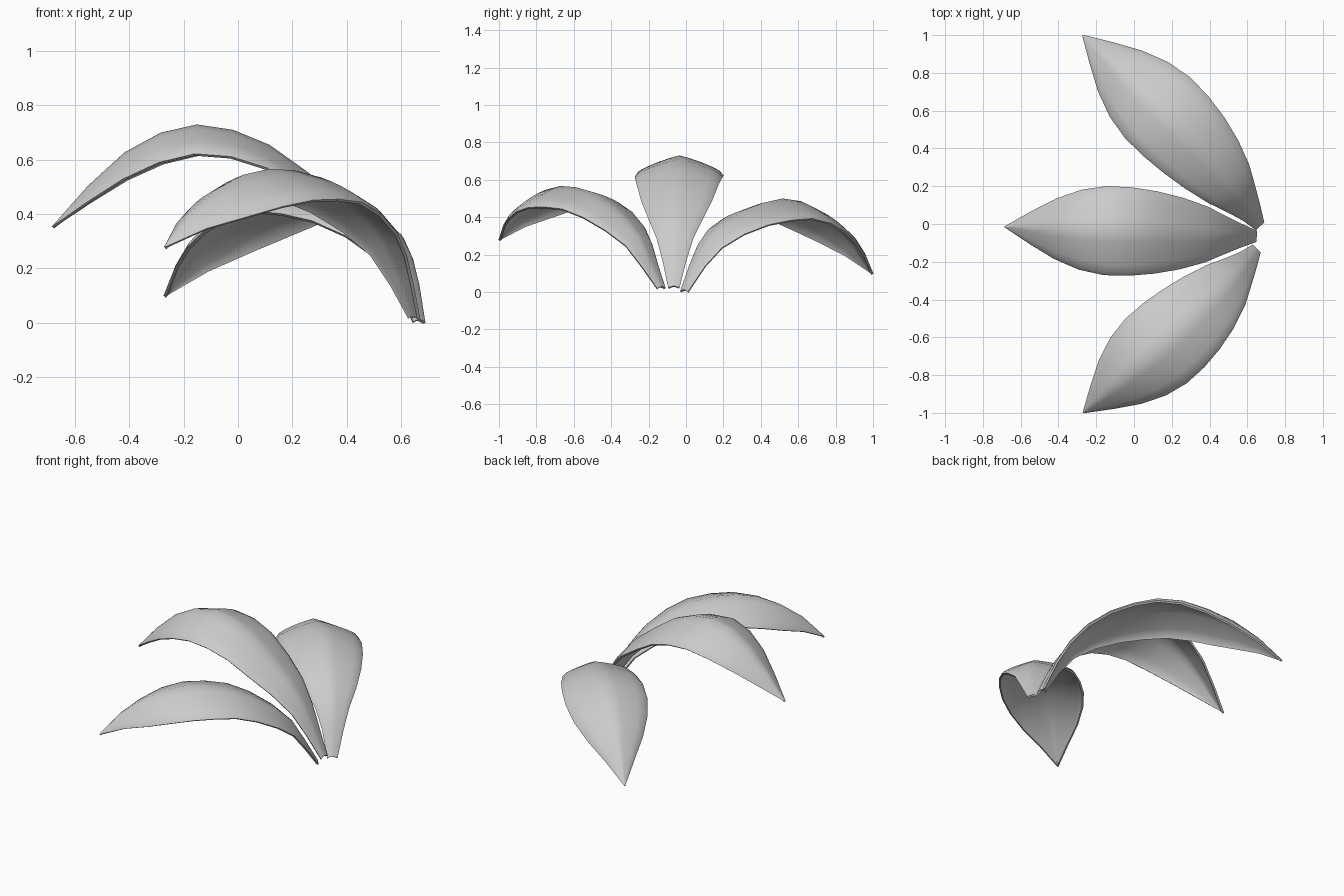
import bpy
import math
from mathutils import Vector

if "Cube" in bpy.data.objects:
    bpy.data.objects.remove(bpy.data.objects["Cube"])

# Shared leaf profile: station along the chord, half width, droop of the edges
T = [0, .06, .12, .2, .3, .4, .5, .6, .7, .8, .9, 1]
WIDTH = [.03, .062, .098, .148, .19, .218, .234, .236, .212, .16, .085, .003]
DROOP = [.012, .03, .05, .06, .072, .085, .098, .108, .11, .098, .06, .001]
# Cross-section: fraction of half width, fraction of droop
HALF = [(.25, .15), (.5, .34), (.75, .57), (.92, .77), (1, 1)]
SECTION = [(-u, d) for u, d in reversed(HALF)] + [(0, 0)] + HALF


def leaf(name, base, tip, midrib, bow=0.0, tilt=0.0):
    base, tip = Vector(base), Vector(tip)
    chord = tip - base
    side = Vector((-chord.y, chord.x)).normalized()
    verts, faces = [], []
    for t, w, droop, z in zip(T, WIDTH, DROOP, midrib):
        centre = base + chord * t + side * bow * math.sin(math.pi * t ** .7)
        for u, d in SECTION:
            p = centre + side * w * u
            verts.append((p.x, p.y, z - droop * d + tilt * u * w))
    n = len(SECTION)
    for i in range(len(T) - 1):
        for j in range(n - 1):
            a = i * n + j
            faces.append((a, a + n, a + n + 1, a + 1))
    # Orient the faces upward so that thickness grows below the surface
    mesh = bpy.data.meshes.new(name)
    mesh.from_pydata(verts, [], faces)
    if sum(p.normal.z for p in mesh.polygons) < 0:
        mesh.flip_normals()
    obj = bpy.data.objects.new(name, mesh)
    bpy.context.collection.objects.link(obj)
    solid = obj.modifiers.new("thickness", 'SOLIDIFY')
    solid.thickness = .012
    solid.offset = -1
    bpy.ops.object.select_all(action='DESELECT')
    obj.select_set(True)
    bpy.context.view_layer.objects.active = obj
    bpy.ops.object.modifier_apply(modifier=solid.name)
    bpy.ops.object.shade_smooth_by_angle(angle=math.radians(40))
    return obj


# Middle leaf, the most upright
leaf("middle_leaf", (.65, -.065), (-.685, -.015),
     [.033, .19, .335, .455, .56, .655, .71, .73, .70, .627, .505, .355])
# Back leaf, the lowest tip
leaf("back_leaf", (.668, -.012), (-.272, 1.0),
     [.013, .17, .29, .375, .44, .478, .5, .485, .437, .365, .255, .1],
     bow=-.036, tilt=.04)
# Front leaf
leaf("front_leaf", (.65, -.13), (-.27, -1.0),
     [.03, .17, .30, .395, .478, .535, .56, .567, .545, .493, .41, .28],
     bow=.034, tilt=-.03)
